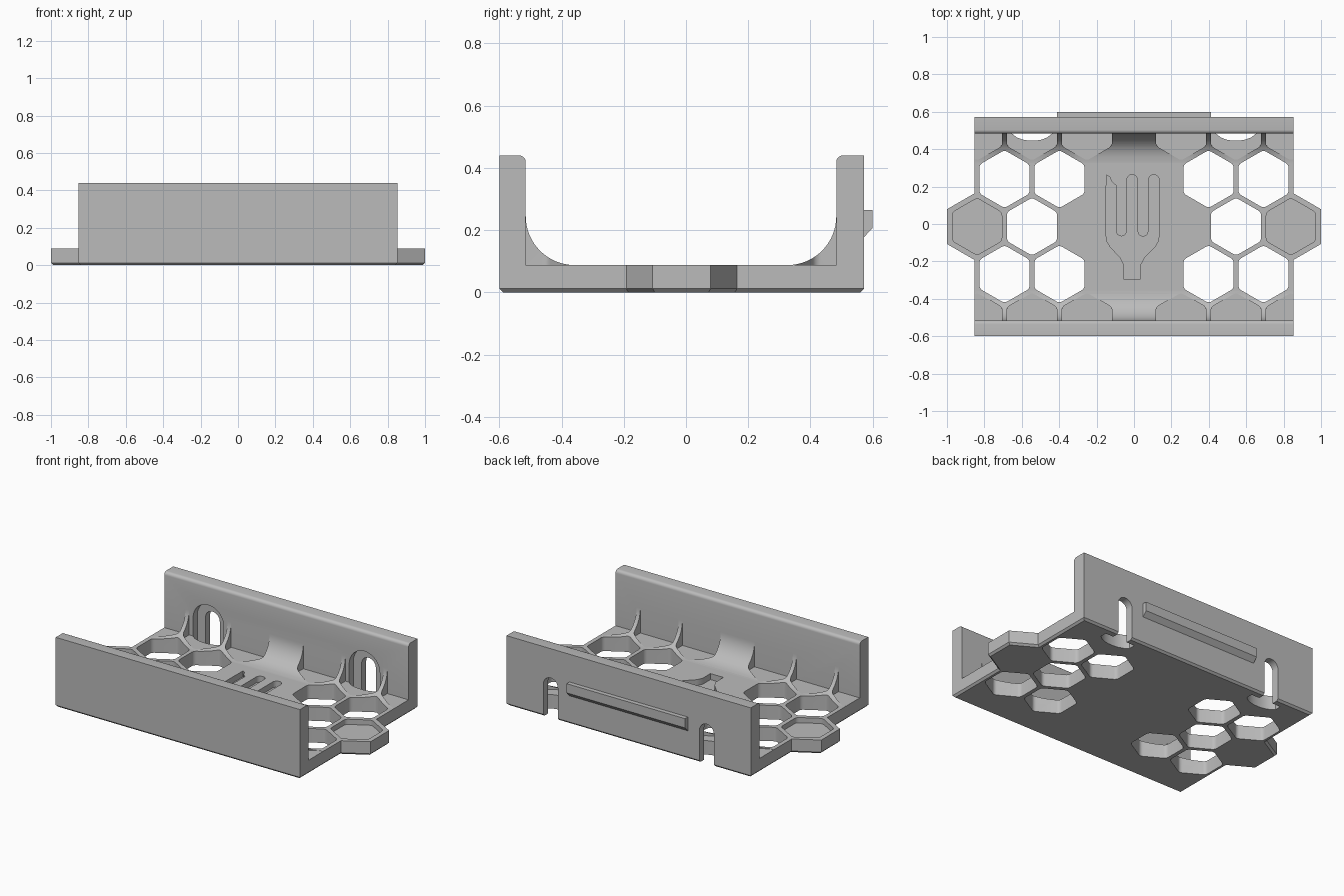
import bpy, bmesh, math
from mathutils import Vector

if "Cube" in bpy.data.objects:
    bpy.data.objects.remove(bpy.data.objects["Cube"])

grey = bpy.data.materials.new("plain grey")
grey.use_nodes = True
grey.diffuse_color = (0.5, 0.5, 0.5, 1)
grey.node_tree.nodes["Principled BSDF"].inputs["Base Color"].default_value = (0.5, 0.5, 0.5, 1)

FLOOR, TOP, HALF = 0.088, 0.44, 0.853
FRONT, BACK = -0.6, 0.572          # outer wall faces
IN_F, IN_B = -0.515, 0.483         # inner wall faces
MID = (FRONT + BACK) / 2           # centre line of the hexagon grid
PITCH = 0.2935
ROW = PITCH * math.sqrt(3) / 2
HEX = 0.134                        # hexagon half width
CHAMFER = 0.012


def make_object(name, bm):
    bmesh.ops.recalc_face_normals(bm, faces=bm.faces)
    mesh = bpy.data.meshes.new(name)
    bm.to_mesh(mesh)
    bm.free()
    mesh.materials.append(grey)
    obj = bpy.data.objects.new(name, mesh)
    bpy.context.scene.collection.objects.link(obj)
    return obj


def prism(bm, points, move):
    """Extrude a closed 3D outline along a vector."""
    face = bm.faces.new([bm.verts.new(p) for p in points])
    out = bmesh.ops.extrude_face_region(bm, geom=[face])
    new = [v for v in out["geom"] if isinstance(v, bmesh.types.BMVert)]
    bmesh.ops.translate(bm, verts=new, vec=Vector(move))


def side_prism(bm, profile, half):
    prism(bm, [(-half, y, z) for y, z in profile], (2 * half, 0, 0))


def chamfer_bottom(bm):
    edges = [e for e in bm.edges if all(abs(v.co.z) < 1e-5 for v in e.verts)]
    bmesh.ops.bevel(bm, geom=edges, offset=CHAMFER, segments=1, affect='EDGES')


def arc(cx, cy, r, start, end, n):
    return [(cx + r * math.cos(math.radians(start + (end - start) * i / n)),
             cy + r * math.sin(math.radians(start + (end - start) * i / n)))
            for i in range(n + 1)]


def hexagon(cx, cy, half, rounding=0.0):
    """Hexagon with points toward front and back and rounded corners."""
    pts = []
    for k in range(6):
        a = 30 + 60 * k
        d = (half - rounding) / math.cos(math.radians(30))
        x, y = cx + d * math.cos(math.radians(a)), cy + d * math.sin(math.radians(a))
        pts += arc(x, y, rounding, a - 30, a + 30, 5) if rounding else [(x, y)]
    return pts


def hex_set(centres, half, z0, z1):
    bm = bmesh.new()
    for x, y in centres:
        for s in (-1, 1):
            prism(bm, [(px, py, z0) for px, py in hexagon(s * x, y, half, 0.03)], (0, 0, z1 - z0))
    return make_object("cutter", bm)


def combine(target, other, operation):
    mod = target.modifiers.new("combine", 'BOOLEAN')
    mod.operation, mod.solver, mod.object = operation, 'EXACT', other
    other.hide_render = True
    graph = bpy.context.evaluated_depsgraph_get()
    mesh = bpy.data.meshes.new_from_object(target.evaluated_get(graph))
    target.modifiers.clear()
    target.data = mesh
    bpy.data.objects.remove(other)


# Tray: floor with a tall wall at front and back
r = 0.02
bm = bmesh.new()
side_prism(bm, [(FRONT, 0), (BACK, 0), (BACK, TOP)] + arc(IN_B + r, TOP - r, r, 90, 180, 5)
           + [(IN_B, FLOOR), (IN_F, FLOOR)] + arc(IN_F - r, TOP - r, r, 0, 90, 5) + [(FRONT, TOP)], HALF)
chamfer_bottom(bm)
tray = make_object("tray", bm)

# Curved braces between floor and walls, cut into ribs by hexagons
R = 0.157
for wall, s in ((IN_F, 1), (IN_B, -1)):
    bm = bmesh.new()
    curve = [(wall + s * (R + u), FLOOR + R + v) for u, v in arc(0, 0, R, 180, 270, 16)]
    curve = [(wall + s * (R + u), z) for u, z in arc(0, FLOOR + R, R, 180, 270, 16)]
    side_prism(bm, curve + [(wall + s * R, 0.05), (wall - s * 0.03, 0.05), (wall - s * 0.03, FLOOR + R)], HALF)
    brace = make_object("brace", bm)
    y = MID - s * 2 * ROW
    combine(brace, hex_set([(0.252, y), (0.252 + PITCH, y), (0.252 + 2 * PITCH, y)], HEX, 0, 0.5), 'DIFFERENCE')
    combine(tray, brace, 'UNION')

# Hexagonal tabs at both ends
TAB_X = 0.252 + 2 * PITCH
bm = bmesh.new()
for s in (-1, 1):
    prism(bm, [(x, y, 0) for x, y in hexagon(s * TAB_X, MID, 1 - TAB_X)], (0, 0, FLOOR))
chamfer_bottom(bm)
combine(tray, make_object("tabs", bm), 'UNION')

# Open honeycomb holes and shallow tab pockets
inner = 0.252 + PITCH / 2
holes = [(inner + PITCH * i, MID + s * ROW) for i in (0, 1) for s in (-1, 1)]
combine(tray, hex_set(holes + [(0.252 + PITCH, MID)], HEX, -0.1, 0.5), 'DIFFERENCE')
combine(tray, hex_set([(TAB_X, MID)], HEX - 0.002, 0.055, 0.2), 'DIFFERENCE')

# Screw slots in the back wall: domed head channel, then a narrow shank slot
bm = bmesh.new()
for x in (-0.545, 0.545):
    loops = []
    for y, rad in ((0.446, 0.02), (0.451, 0.05), (0.462, 0.08), (0.483, 0.107),
                   (0.525, 0.107), (0.525, 0.05), (0.65, 0.05)):
        outline = [(x + rad, -0.1)] + arc(x, 0.205, rad, 0, 180, 16) + [(x - rad, -0.1)]
        loops.append([bm.verts.new((px, y, pz)) for px, pz in outline])
    for a, b in zip(loops, loops[1:]):
        for i in range(len(a)):
            j = (i + 1) % len(a)
            bm.faces.new((a[i], a[j], b[j], b[i]))
    bm.faces.new(loops[0])
    bm.faces.new(loops[-1])
combine(tray, make_object("slot_cutter", bm), 'DIFFERENCE')

# Engraved fork with a chipped outer tine
t = 0.029
outline = [(-0.055, -0.295), (0.036, -0.295), (0.036, -0.215), (0.055, -0.18), (0.11, -0.125), (0.13, -0.09), (0.135, -0.05)]
outline += arc(0.106, 0.235, t, 0, 180, 8)
outline += arc(0.048, -0.038, t, 0, -180, 8)
outline += arc(-0.01, 0.235, t, 0, 180, 8)[1:]
outline += arc(-0.067, -0.038, t - 0.001, 0, -180, 8)
outline += [(-0.095, 0.205), (-0.118, 0.225), (-0.13, 0.252), (-0.148, 0.262)]
outline += [(-0.15, -0.05), (-0.146, -0.09), (-0.125, -0.125), (-0.073, -0.18), (-0.055, -0.215)]
bm = bmesh.new()
prism(bm, [(x, y, 0.05) for x, y in outline], (0, 0, 0.1))
combine(tray, make_object("fork_cutter", bm), 'DIFFERENCE')

# Catch ridge along the back wall
bm = bmesh.new()
side_prism(bm, [(0.56, 0.265), (0.6, 0.265), (0.6, 0.207), (BACK, 0.178), (0.56, 0.178)], 0.413)
ridge = make_object("catch_ridge", bm)

# Smooth curved surfaces while keeping creases sharp
for obj in (tray, ridge):
    bpy.ops.object.select_all(action='DESELECT')
    obj.select_set(True)
    bpy.context.view_layer.objects.active = obj
    bpy.ops.object.shade_smooth_by_angle(angle=math.radians(30))
